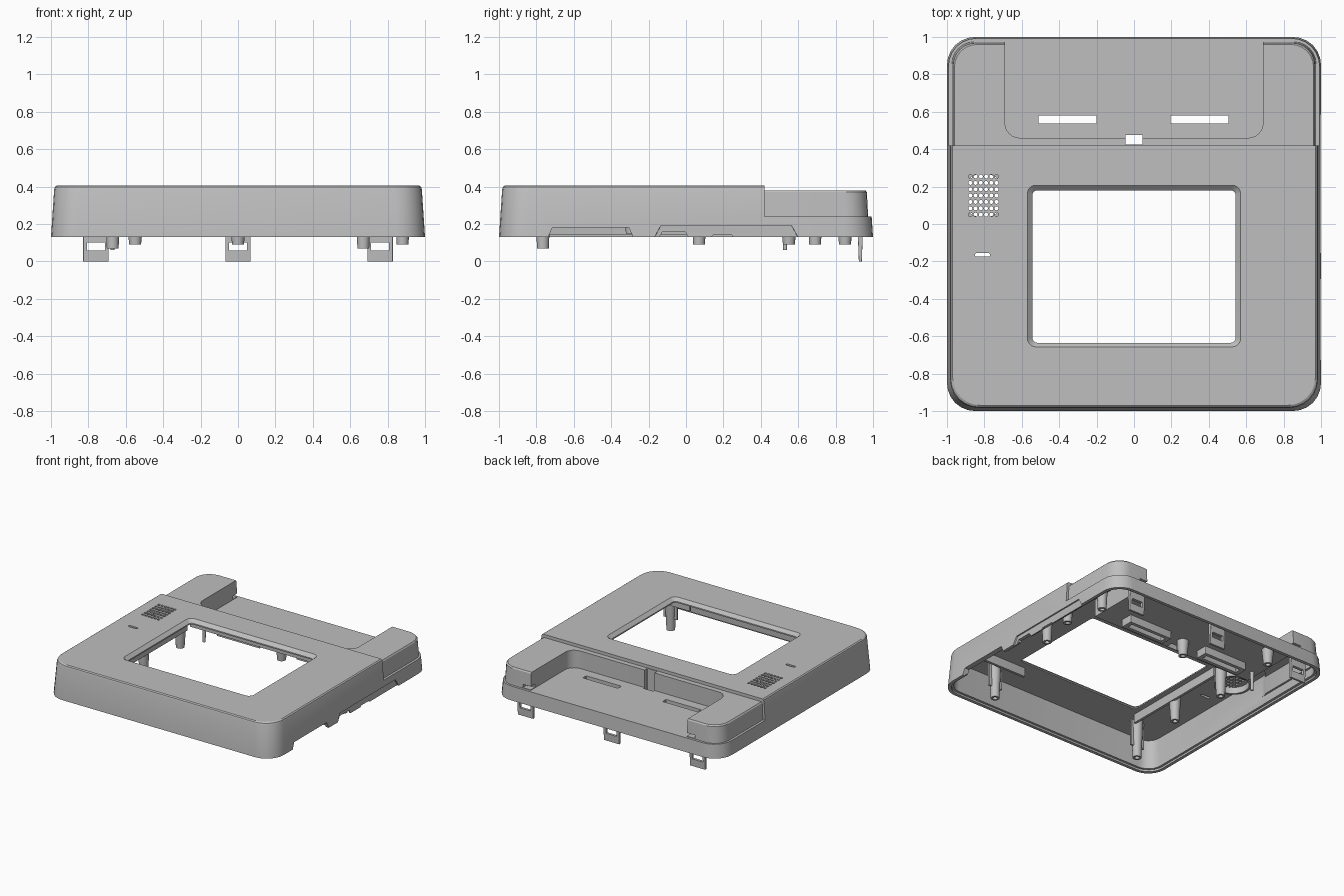
import bpy, bmesh, math

if "Cube" in bpy.data.objects:
    bpy.data.objects.remove(bpy.data.objects["Cube"])

grey = bpy.data.materials.new("grey plastic")
grey.use_nodes = True
grey.diffuse_color = (0.52, 0.52, 0.52, 1)
grey.node_tree.nodes["Principled BSDF"].inputs["Base Color"].default_value = grey.diffuse_color


def ring(cx, cy, hx, hy, r, z, seg=6):
    """Points of a rounded rectangle at height z."""
    r = min(r, hx * 0.98, hy * 0.98)
    pts = []
    for k, (sx, sy) in enumerate([(1, 1), (-1, 1), (-1, -1), (1, -1)]):
        for i in range(seg + 1):
            a = (k + i / seg) * math.pi / 2
            pts.append((cx + sx * (hx - r) + r * math.cos(a),
                        cy + sy * (hy - r) + r * math.sin(a), z))
    return pts


def loft(name, sections, caps=True, copies=((0, 0),)):
    """Skin a stack of rounded rectangles, optionally repeated at offsets."""
    bm = bmesh.new()
    for dx, dy in copies:
        rows = [[bm.verts.new((x + dx, y + dy, z)) for x, y, z in ring(*s)] for s in sections]
        n = len(rows[0])
        pairs = list(zip(rows, rows[1:]))
        if not caps:
            pairs.append((rows[-1], rows[0]))
        for a, b in pairs:
            for i in range(n):
                j = (i + 1) % n
                bm.faces.new((a[i], a[j], b[j], b[i]))
        if caps:
            bm.faces.new(rows[0][::-1])
            bm.faces.new(rows[-1])
    bmesh.ops.recalc_face_normals(bm, faces=bm.faces)
    me = bpy.data.meshes.new(name)
    bm.to_mesh(me)
    bm.free()
    me.materials.append(grey)
    ob = bpy.data.objects.new(name, me)
    bpy.context.collection.objects.link(ob)
    return ob


def block(name, x0, x1, y0, y1, z0, z1, r=0.002, copies=((0, 0),)):
    s = ((x0 + x1) / 2, (y0 + y1) / 2, (x1 - x0) / 2, (y1 - y0) / 2, r)
    return loft(name, [s + (z0,), s + (z1,)], copies=copies)


def combine(target, other, op="DIFFERENCE"):
    """Apply a boolean and discard the helper."""
    other.hide_render = True
    m = target.modifiers.new("cut", "BOOLEAN")
    m.operation, m.object, m.solver = op, other, "EXACT"
    bpy.ops.object.select_all(action="DESELECT")
    bpy.context.view_layer.objects.active = target
    target.select_set(True)
    bpy.ops.object.modifier_apply(modifier=m.name)
    bpy.data.objects.remove(other)


def post(name, x, y, top, tip, r=0.045):
    """Tapered screw post with a blind hole in its tip."""
    t = r * 0.7
    return loft(name, [(x, y, r, r, r, top), (x, y, t, t, t, tip),
                       (x, y, t * .55, t * .55, t, tip), (x, y, t * .5, t * .5, t, tip + 0.05)])


# Outer shell, lowered at the back to leave a ledge
shell = loft("housing", [(0, 0, h, h, 0.15, z) for h, z in
                         [(1, .13), (.983, .385), (.979, .398), (.97, .405)]])
combine(shell, block("back_step", -1.2, 1.2, 0.42, 1.2, 0.24, 0.6))

# U-shaped raised back with an open bay
back = loft("raised_back", [(0, .585, h, h - .585, .12, z) for h, z in
                            [(.975, .22), (.967, .37), (.96, .38)]])
combine(back, block("bay", -.69, .69, .46, 1.4, .1, .6, r=.08))
combine(shell, back, "UNION")

# Hollow underside, with a rebate around the rim
combine(shell, loft("front_cavity", [(0, -.27, .96, .69, .11, .1), (0, -.2625, .945, .6825, .1, .37)]))
combine(shell, block("rear_cavity", -.955, .955, .2, .958, .1, .21, r=.11))
for s in (-1, 1):
    a, b = sorted((s * .72, s * .94))
    combine(shell, block("hump_cavity", a, b, .3, .935, .15, .35, r=.05))
    a, b = sorted((s * .66, s * .76))
    combine(shell, block("hump_vent", a, b, .92, 1.05, .245, .27))
combine(shell, block("rim_rebate", -.975, .975, -.975, .975, .08, .145, r=.13))

# Screen window with a chamfered border
combine(shell, loft("window", [(0, -.2275, .543, .4075, .025, .2), (0, -.2275, .543, .4075, .025, .38),
                               (0, -.225, .57, .432, .045, .4051), (0, -.225, .57, .432, .045, .45)]))

# Rear slots, wall slit, indicator slot and speaker grille
for x in (-.355, .35):
    combine(shell, block("slot", x - .155, x + .155, .537, .58, .1, .3))
combine(shell, block("wall_slit", -.045, .045, .425, .475, .1, .5))
combine(shell, block("indicator_slot", -.85, -.77, -.175, -.155, .3, .5, r=.01))
grid = [(-.875 + c * .028, .05 + r * .034) for c in range(6) for r in range(7)]
combine(shell, loft("grille", [(0, 0, .011, .011, .011, .3, 2), (0, 0, .011, .011, .011, .5, 2)],
                    copies=grid))

# Connector openings on the left wall
combine(shell, loft("side_recess", [(1.065, .215, .08, .4, .002, .1), (1.065, .215, .08, .35, .002, .19)]))
for y, h, top in [(-.51, .22, .18), (-.065, .075, .16), (.195, .065, .14)]:
    combine(shell, loft("opening", [(1, y, .1, h + .02, .002, .1), (1, y, .1, h - .015, .002, top)]))

parts = [shell]

# Screw posts
for name, x, y, top, tip in [
        ("front_left_post", .67, -.765, .38, .07), ("front_right_post", -.67, -.765, .38, .07),
        ("middle_left_post", .88, .07, .38, .09), ("rear_left_post", .88, .69, .36, .09),
        ("centre_post", 0, .55, .22, .09), ("rear_right_post", -.55, .85, .22, .09),
        ("short_left_post", .88, .3, .38, .15), ("short_right_post", -.63, -.29, .38, .15),
        ("bracket_post", -.65, .2, .38, .15)]:
    parts.append(post(name, x, y, top, tip))
parts.append(post("locating_pin", -.67, .53, .22, .06, r=.015))
for s in (-1, 1):
    parts.append(block("post_rib", s * .67 - .06, s * .67 + .06, -.772, -.758, .16, .38))

# Rear snap clips with a catch window
for x in (-.76, 0, .76):
    clip = loft("snap_clip", [(x, .932, .068, .008, .002, 0), (x, .932, .068, .016, .002, .22)])
    combine(clip, block("catch", x - .048, x + .048, .8, 1.1, .058, .1))
    parts.append(clip)

# Sleeves below the rear slots and the speaker ring
for x in (-.355, .35):
    parts.append(loft("slot_sleeve", [(x, .558, a, b, .004, z) for a, b, z in
                      [(.19, .05, .22), (.19, .05, .15), (.157, .023, .15), (.157, .023, .22)]], caps=False))
parts.append(loft("speaker_ring", [(-.805, .152, r, r, r, z) for r, z in
                  [(.135, .38), (.135, .32), (.118, .32), (.118, .38)]], caps=False))

# Stiffening ribs under the face
parts.append(block("window_rib", -.605, -.585, -.7, .2, .3, .38))
parts.append(block("front_rib", .45, .93, -.71, -.69, .3, .38))

for ob in parts:
    bpy.ops.object.select_all(action="DESELECT")
    bpy.context.view_layer.objects.active = ob
    ob.select_set(True)
    bpy.ops.object.shade_smooth_by_angle(angle=math.radians(25))
